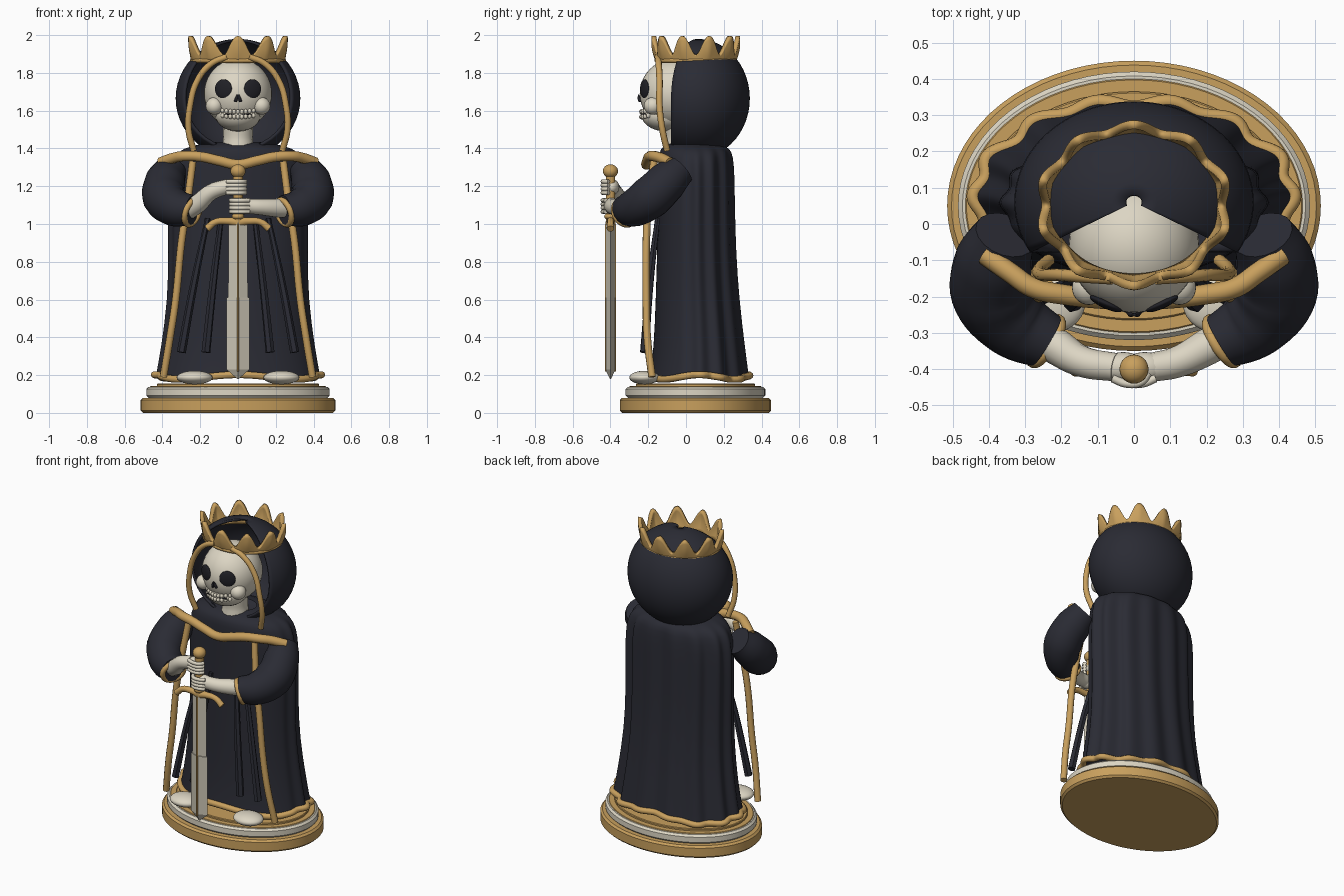
import bpy, bmesh
from math import sin, cos, pi, sqrt, acos, radians
from mathutils import Vector

if "Cube" in bpy.data.objects:
    bpy.data.objects.remove(bpy.data.objects["Cube"])


def material(name, rgb):
    m = bpy.data.materials.new(name)
    m.use_nodes = True
    m.diffuse_color = (*rgb, 1)
    m.node_tree.nodes["Principled BSDF"].inputs["Base Color"].default_value = (*rgb, 1)
    return m


CLOTH = material("dark cloth", (0.023, 0.024, 0.034))
GOLD = material("gold", (0.58, 0.35, 0.11))
BONE = material("bone", (0.72, 0.67, 0.55))
STEEL = material("pale steel", (0.60, 0.56, 0.46))
BLACK = material("socket black", (0.015, 0.015, 0.02))


def finish(ob, name, mat, angle=40):
    ob.name = name
    ob.data.materials.clear()
    ob.data.materials.append(mat)
    bpy.ops.object.select_all(action="DESELECT")
    ob.select_set(True)
    bpy.context.view_layer.objects.active = ob
    bpy.ops.object.shade_smooth_by_angle(angle=radians(angle))
    return ob


def ball(name, loc, size, mat, turn=0, seg=28):
    bpy.ops.mesh.primitive_uv_sphere_add(segments=seg, ring_count=seg // 2, location=loc, rotation=(0, 0, turn))
    bpy.context.object.scale = size
    return finish(bpy.context.object, name, mat)


def tube(name, pts, radius, mat, cyclic=False, sides=3):
    """Smooth swept tube; radius is one number or one per point."""
    cu = bpy.data.curves.new(name, "CURVE")
    cu.dimensions = "3D"
    cu.bevel_depth, cu.bevel_resolution = 1, sides
    cu.resolution_u, cu.use_fill_caps = 6, True
    sp = cu.splines.new("BEZIER")
    sp.bezier_points.add(len(pts) - 1)
    sp.use_cyclic_u = cyclic
    for i, (bp, p) in enumerate(zip(sp.bezier_points, pts)):
        bp.co = p
        bp.handle_left_type = bp.handle_right_type = "AUTO"
        bp.radius = radius if isinstance(radius, float) else radius[i]
    ob = bpy.data.objects.new(name, cu)
    bpy.context.collection.objects.link(ob)
    bpy.ops.object.select_all(action="DESELECT")
    ob.select_set(True)
    bpy.context.view_layer.objects.active = ob
    bpy.ops.object.convert(target="MESH")
    return finish(bpy.context.object, name, mat, 50)


def loft(name, rows, mat, closed=True, caps=False, angle=40):
    """Skin a list of equal-length point rows."""
    bm = bmesh.new()
    grid = [[bm.verts.new(p) for p in row] for row in rows]
    n = len(grid[0])
    for a, b in zip(grid, grid[1:]):
        for i in range(n if closed else n - 1):
            j = (i + 1) % n
            bm.faces.new((a[i], a[j], b[j], b[i]))
    if caps:
        bm.faces.new(grid[0][::-1])
        bm.faces.new(grid[-1])
    bmesh.ops.recalc_face_normals(bm, faces=bm.faces)
    me = bpy.data.meshes.new(name)
    bm.to_mesh(me)
    bm.free()
    ob = bpy.data.objects.new(name, me)
    bpy.context.collection.objects.link(ob)
    return finish(ob, name, mat, angle)


def ring(n, fn):
    return [fn(2 * pi * i / n) for i in range(n)]


def mirror(pts, s):
    return [(s * x, y, z) for x, y, z in pts]


# Stepped oval base
def base_step(name, rx, z0, z1, mat, bev=0.012):
    rows = []
    for r, z in ((rx - bev, z0), (rx, z0 + bev), (rx, z1 - bev), (rx - bev, z1)):
        rows.append(ring(72, lambda a: (r * cos(a), 0.05 + (r - 0.115) * sin(a), z)))
    loft(name, rows, mat, caps=True)


base_step("base_bottom", 0.515, 0, 0.08, GOLD)
base_step("base_middle", 0.485, 0.08, 0.138, BONE)
base_step("base_inlay", 0.465, 0.13, 0.142, GOLD, 0.003)
base_step("base_top", 0.43, 0.135, 0.155, GOLD, 0.004)


# Robe and cape with folds round the back
def robe_point(a, z, rx, ry, cy, grow=1.0):
    back = min(1, max(0, (sin(a) + 0.4) / 0.5)) * min(1, max(0, (1.43 - z) / 0.1))
    f = grow * (1 + back * (0.036 * cos(14 * a) + 0.014 * sin(7 * a)))
    return (f * rx * cos(a), cy + f * ry * sin(a), z)


profile = [(0.185, .425, .262, .07), (0.21, .42, .258, .07), (0.35, .395, .24, .07), (0.6, .362, .22, .06),
           (0.85, .358, .208, .055), (1.1, .362, .202, .055), (1.27, .36, .2, .055), (1.36, .335, .197, .052),
           (1.4, .29, .185, .05), (1.425, .2, .14, .04), (1.435, .1, .08, .03)]
robe = loft("robe", [ring(128, lambda a: robe_point(a, *p)) for p in profile], CLOTH, angle=60)
robe.modifiers.new("soft", "SUBSURF").render_levels = 1
tube("hem_trim", ring(112, lambda a: robe_point(a, 0.19 + 0.012 * cos(4 * a), .425, .262, .07, 1.01)),
     0.019, GOLD, True)

# Front trims and hanging pleats
trim = [(.24, -.17, 1.33), (.27, -.2, 1.1), (.3, -.21, .9), (.33, -.21, .6), (.36, -.205, .4), (.395, -.18, .19)]
for side, s in (("left", 1), ("right", -1)):
    tube(side + "_front_trim", mirror(trim, s), 0.02, GOLD)
    for i, (x0, x1) in enumerate(((.09, .17), (.16, .3))):
        tube(f"{side}_pleat_{i}", mirror([(x0, -.15, 1.03), ((x0 + x1) / 2, -.19, .7), (x1, -.22, .32)], s),
             [0.014, 0.02, 0.024], CLOTH, sides=1)
    ball(side + "_foot", (s * .23, -.22, .187), (.095, .08, .036), BONE)

# Collar trim
collar = [(.41, -.085, 1.325), (.34, -.135, 1.35), (.28, -.175, 1.36), (.19, -.195, 1.355), (.1, -.205, 1.335),
          (0, -.21, 1.315)]
tube("collar_trim", mirror(collar, -1) + collar[-2::-1], 0.028, GOLD)

# Sleeves with cuffs
for side, s in (("left", 1), ("right", -1)):
    path = [(.355, -.03, 1.29), (.385, -.1, 1.225), (.39, -.19, 1.14), (.325, -.275, 1.085), (.24, -.325, 1.075)]
    tube(side + "_sleeve", mirror(path, s), [.085, .108, .115, .1, .078], CLOTH, sides=7)
    axis = Vector((-s * .8, -.5, -.3)).normalized()
    u = axis.cross(Vector((0, 0, 1))).normalized()
    v = axis.cross(u)
    mid = Vector((s * .243, -.323, 1.062))
    tube(side + "_cuff", ring(16, lambda a: mid + .068 * (u * cos(a) + v * sin(a))), 0.016, GOLD, True)

# Forearms and hands stacked on the grip
arms = {"right": (-1, 1.195, [(-.3, -.28, 1.05), (-.21, -.34, 1.11), (-.14, -.38, 1.17), (-.05, -.395, 1.2)]),
        "left": (1, 1.095, [(.3, -.28, 1.08), (.2, -.34, 1.085), (.12, -.38, 1.09), (.05, -.395, 1.095)])}
for side, (s, z, path) in arms.items():
    tube(side + "_forearm", path, [.05, .05, .043, .04], BONE, sides=5)
    ball(side + "_palm", (s * .03, -.395, z), (.062, .042, .044), BONE)
    for k in range(4):
        h = z - .03 + .02 * k
        tube(f"{side}_finger_{k}", [(s * .06, -.425, h), (s * .02, -.44, h), (-s * .02, -.435, h),
                                    (-s * .04, -.41, h)], 0.0115, BONE, sides=2)

# Sword pointing down
Y = -0.4
rows = []
for z, w, t in ((.18, .004, .003), (.23, .06, .027), (.61, .06, .027), (.612, .052, .026), (1.01, .05, .026)):
    rows.append([(w, Y, z), (0, Y + t, z), (-w, Y, z), (0, Y - t, z)])
loft("blade", rows, STEEL, caps=True, angle=15)
for s in (1, -1):
    tube("blade_ridge", [(0, Y + s * .024, .22), (0, Y + s * .024, .6), (0, Y + s * .024, 1)], 0.006, GOLD, sides=1)
tube("cross_guard", [(-.165, Y, .975), (-.12, Y, 1.01), (-.05, Y, 1.015), (0, Y, 1.01), (.05, Y, 1.015),
                     (.12, Y, 1.01), (.165, Y, .975)], [.02, .018, .02, .026, .02, .018, .02], GOLD)
tube("grip", [(0, Y, 1), (0, Y, 1.12), (0, Y, 1.26)], 0.026, GOLD)
ball("pommel", (0, Y, 1.28), (.04, .04, .036), GOLD)
ball("guard_knob", (0, Y, 1.04), (.033, .033, .02), GOLD)

# Skull
C, R = Vector((0, -.06, 1.69)), (.18, .185, .185)


def face_y(x, z):
    return C.y - R[1] * sqrt(max(0, 1 - (x / R[0]) ** 2 - ((z - C.z) / R[2]) ** 2))


ball("cranium", C, R, BONE, seg=40)
ball("jaw", (0, -.105, 1.575), (.12, .13, .085), BONE)
tube("neck", [(0, -.03, 1.39), (0, -.03, 1.46), (0, -.04, 1.56)], [.085, .078, .08], BONE, sides=6)
for side, s in (("left", 1), ("right", -1)):
    ball(side + "_cheek", (s * .125, -.175, 1.625), (.046, .048, .046), BONE)
    ball(side + "_eye_socket", (s * .077, face_y(.077, 1.715) + .006, 1.715), (.049, .014, .051), BLACK, s * .42)
    tube(side + "_nostril", [(s * .014, -.243, 1.648), (s * .008, -.248, 1.665), (s * .002, -.25, 1.685)],
         [.008, .009, .004], BLACK)
ball("mouth_gap", (0, -.218, 1.581), (.075, .014, .006), BLACK)
for row in range(2):
    for k in range(-4, 5):
        x = .0205 * k
        ball("tooth", (x, -.236 + 5.5 * x * x, 1.567 + .027 * row + x * x), (.0105, .012, .0135), BONE, seg=12)

# Hood, open at the front
rows = []
for i in range(25):
    p = radians(4 + 172 * i / 24)
    r = sin(p)
    gap = acos(.5 if p < pi / 2 else min(.85, .5 / r))
    row = []
    for k in range(57):
        a = -pi / 2 + gap + (2 * pi - 2 * gap) * k / 56
        row.append((.33 * r * cos(a), .06 + .278 * r * sin(a), 1.665 + .315 * cos(p)))
    rows.append(row)
hood = loft("hood", rows, CLOTH, closed=False, angle=60)
hood.modifiers.new("thickness", "SOLIDIFY").thickness = 0.014
rim = [(.06, -.15, 1.885), (.14, -.145, 1.85), (.215, -.14, 1.76), (.255, -.14, 1.62), (.262, -.125, 1.5),
       (.235, -.1, 1.39)]
for side, s in (("left", 1), ("right", -1)):
    tube(side + "_hood_trim", mirror(rim, s), 0.017, GOLD)


# Crown with ten rounded, flared points
def crown_row(t):
    def point(a):
        k = abs(((a + pi / 2) * 10 / (2 * pi)) % 1 - .5) * 2
        h = t * (.035 + .1 * sin(k * pi / 2) ** 1.8)
        f = 1 + .8 * h + .05 * k * k * sin(t * pi)
        return (.236 * f * cos(a), .052 + .2 * f * sin(a), 1.86 + h)
    return ring(160, point)


crown = loft("crown", [crown_row(t / 6) for t in range(7)], GOLD, angle=60)
mod = crown.modifiers.new("thickness", "SOLIDIFY")
mod.thickness, mod.offset = 0.024, 0
tube("crown_band", ring(24, lambda a: (.24 * cos(a), .052 + .205 * sin(a), 1.866)), 0.014, GOLD, True)
